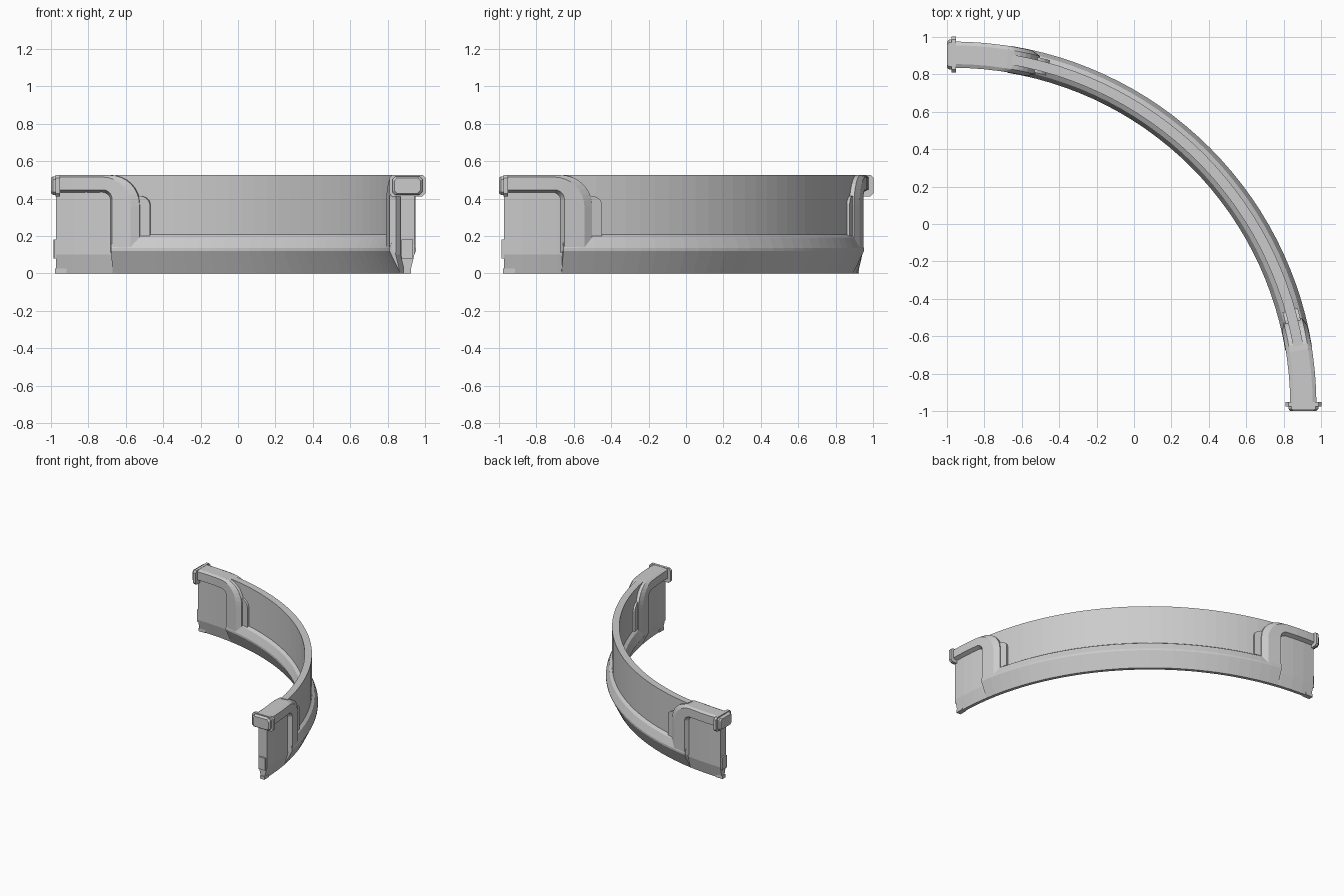
import bpy, bmesh
from math import sin, cos, pi

if "Cube" in bpy.data.objects:
    bpy.data.objects.remove(bpy.data.objects["Cube"])

C = -0.972      # arc centre (x and y)
R = 1.8775      # centre-line radius
Q = pi / 2


def place(a, d, z, far=False):
    """Angle a from the end, offset d from centre line, height z."""
    if far:
        a = Q - a
    return (C + (R + d) * cos(a), C + (R + d) * sin(a), z)


def sweep(name, rings):
    """Skin a list of equal closed rings and cap both ends."""
    bm = bmesh.new()
    vs = [[bm.verts.new(p) for p in ring] for ring in rings]
    n = len(rings[0])
    for a, b in zip(vs, vs[1:]):
        for i in range(n):
            j = (i + 1) % n
            bm.faces.new((a[i], a[j], b[j], b[i]))
    bm.faces.new(vs[0])
    bm.faces.new(vs[-1])
    bmesh.ops.recalc_face_normals(bm, faces=bm.faces)
    me = bpy.data.meshes.new(name)
    bm.to_mesh(me)
    bm.free()
    ob = bpy.data.objects.new(name, me)
    bpy.context.collection.objects.link(ob)
    return ob


def mirrored(half):
    """Close a half profile of (offset, z) points across the centre line."""
    return half + [(-d, z) for d, z in reversed(half)]


def arc_part(name, half, a0, a1, steps, far=False):
    prof = mirrored(half)
    return sweep(name, [[place(a0 + (a1 - a0) * k / steps, d, z, far) for d, z in prof]
                        for k in range(steps + 1)])


def corner_path(a_end, z_top, ra, rz, z_low):
    """Path along the top, round an elliptical corner, then down."""
    a0, z0 = a_end - ra, z_top - rz
    pts = [(a0 * k / 3, z_top) for k in range(3)]
    pts += [(a0 + ra * sin(Q * k / 8), z0 + rz * cos(Q * k / 8)) for k in range(9)]
    return pts + [(a_end, z_low)]


def end_block(name, far, layers):
    """Octagonal block stacked along the end direction: (y, half width, half height)."""
    rings = []
    zc, ch = 0.469, 0.016
    for y, w, h in layers:
        ring = []
        for sx, sz in ((1, 1), (-1, 1), (-1, -1), (1, -1)):
            pair = [(sx * w, sz * (h - ch)), (sx * (w - ch), sz * h)]
            if sx * sz < 0:
                pair.reverse()
            for u, v in pair:
                x = C + R + u
                ring.append((y, x, zc + v) if far else (x, y, zc + v))
        rings.append(ring)
    return sweep(name, rings)


# Bevelled base rail and tall thin screen
arc_part("base_rail", [(0.013, 0), (0.072, 0.12), (0.072, 0.135), (0.05, 0.192), (0.027, 0.208)],
         0.163, Q - 0.163, 28)
arc_part("screen_wall", [(0.027, 0.15), (0.027, 0.527)], 0.172, Q - 0.172, 28)

for far in (False, True):
    side = "left" if far else "right"

    # Recessed end panel tapering to the foot
    arc_part(side + "_end_panel", [(0.013, 0), (0.0375, 0.1), (0.0375, 0.48)], 0, 0.2, 4, far)

    # Raised rounded frame over the panel
    outer = corner_path(0.246, 0.525, 0.088, 0.16, 0.16)
    outer2 = corner_path(0.222, 0.515, 0.085, 0.16, 0.14)
    inner2 = corner_path(0.166, 0.447, 0.028, 0.05, 0.125)
    inner = corner_path(0.158, 0.433, 0.024, 0.042, 0.11)
    rings = []
    for o, o2, i2, i in zip(outer, outer2, inner2, inner):
        half = [(o, 0.05), (o2, 0.07), (i2, 0.07), (i, 0.036)]
        rings.append([place(p[0], d, p[1], far) for p, d in half] +
                     [place(p[0], -d, p[1], far) for p, d in reversed(half)])
    sweep(side + "_frame", rings)

    # Round-topped stop against the screen
    ring = [(0.235, 0.2), (0.235, 0.415), (0.25, 0.415), (0.263, 0.405),
            (0.272, 0.39), (0.276, 0.37), (0.276, 0.2)]
    sweep(side + "_screen_stop",
          [[place(a, d, z, far) for a, z in ring] for d in (-0.042, 0.042)])

    # Connector flange with protruding cap
    end_block(side + "_flange", far, [(-0.953, 0.096, 0.058), (-0.975, 0.096, 0.058)])
    end_block(side + "_flange_cap", far,
              [(-0.97, 0.08, 0.05), (-0.988, 0.08, 0.05), (-1.0, 0.07, 0.042)])

    # Small locating tabs on the end
    arc_part(side + "_foot_tab", [(0.02, 0), (0.02, 0.025)], -0.004, 0.03, 1, far)
    arc_part(side + "_end_tab", [(0.03, 0.08), (0.03, 0.18)], -0.007, 0.005, 1, far)
